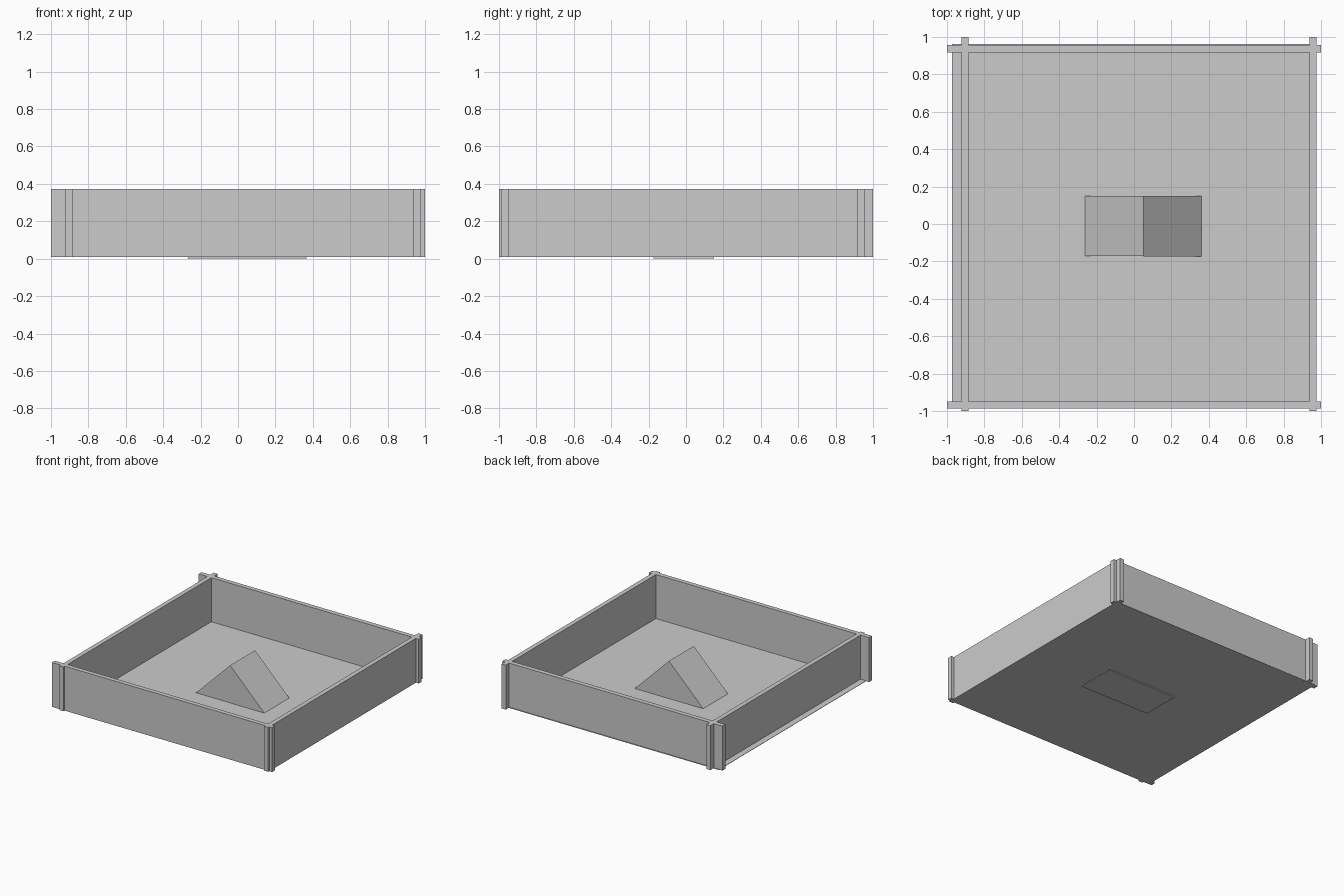
import bpy

if "Cube" in bpy.data.objects:
    bpy.data.objects.remove(bpy.data.objects["Cube"])


def make_mesh(name, verts, faces):
    mesh = bpy.data.meshes.new(name)
    mesh.from_pydata(verts, [], faces)
    mesh.update()
    obj = bpy.data.objects.new(name, mesh)
    bpy.context.collection.objects.link(obj)
    return obj


def box(name, x, y, z):
    verts = [(a, b, c) for c in z for b in y for a in x]
    faces = [(0, 2, 3, 1), (4, 5, 7, 6), (0, 1, 5, 4),
             (2, 6, 7, 3), (0, 4, 6, 2), (1, 3, 7, 5)]
    return make_mesh(name, verts, faces)


def wedge(name, x_ridge, x_foot, y, height):
    # right-angled ramp: upright at the ridge, sloping down to the foot
    profile = [(x_ridge, 0), (x_foot, 0), (x_ridge, height)]
    verts = [(px, py, pz) for py in y for px, pz in profile]
    faces = [(0, 1, 2), (5, 4, 3), (0, 3, 4, 1), (1, 4, 5, 2), (2, 5, 3, 0)]
    if x_foot < x_ridge:
        faces = [f[::-1] for f in faces]
    return make_mesh(name, verts, faces)


BOTTOM, TOP = 0.008, 0.373
WALL_Z = (BOTTOM, TOP)

# Thin floor sheet
box("floor", (-0.973, 0.973), (-0.98, 0.963), (BOTTOM, 0.011))

# Four planks crossing at the corners
box("front_wall", (-1, 1), (-0.986, -0.949), WALL_Z)
box("back_wall", (-1, 1), (0.918, 0.956), WALL_Z)
box("left_wall", (-0.922, -0.885), (-1, 1), WALL_Z)
box("right_wall", (0.938, 0.975), (-1, 1), WALL_Z)

# Two ramps back to back in the middle
wedge("left_ramp", 0.05, -0.272, (-0.172, 0.15), 0.32)
wedge("right_ramp", 0.05, 0.372, (-0.174, 0.15), 0.32)
